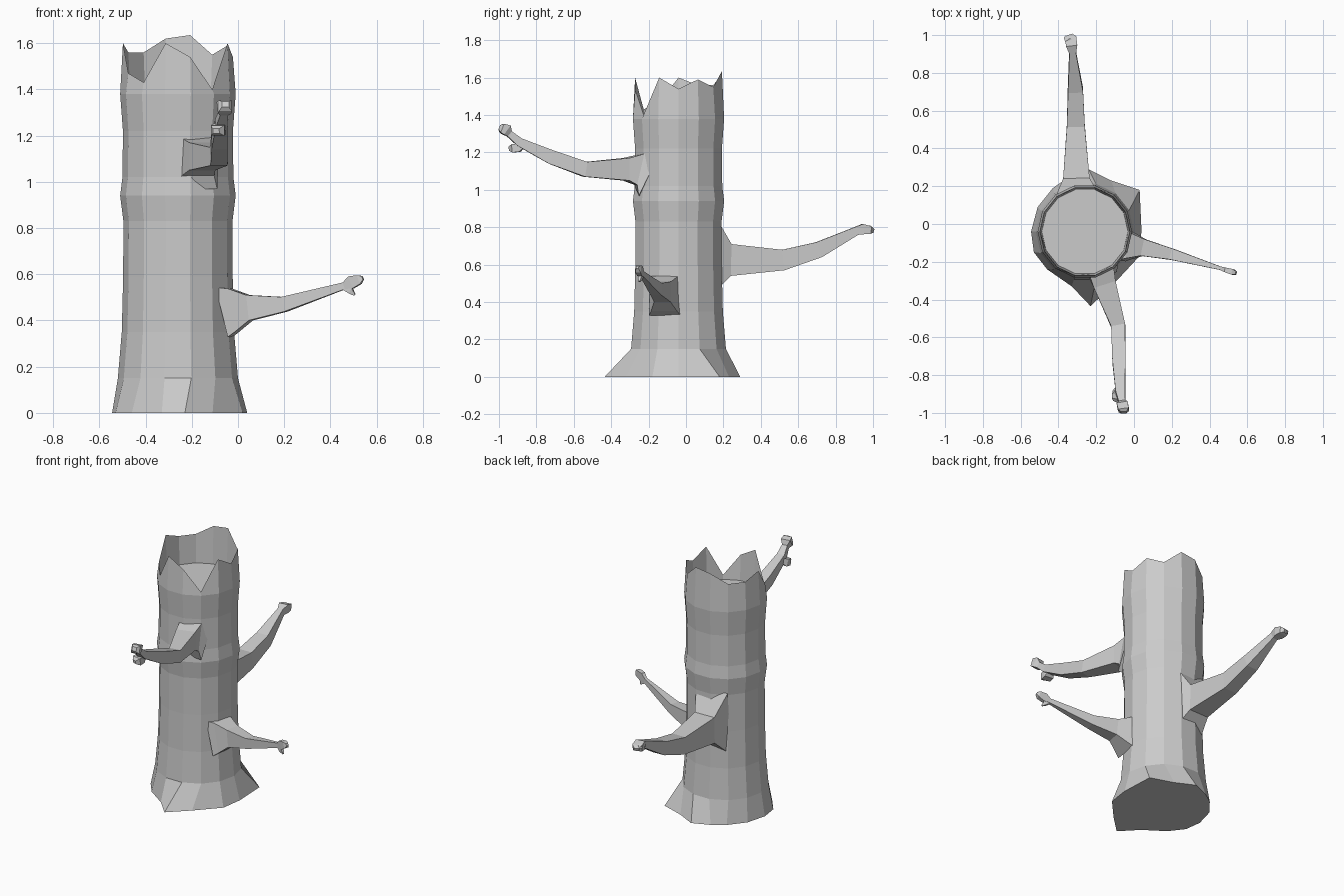
import bpy, math
from mathutils import Vector

N = 14
CX, CY = -0.26, -0.04


def make(name, verts, faces):
    me = bpy.data.meshes.new(name)
    me.from_pydata([tuple(v) for v in verts], [], faces)
    me.validate()
    ob = bpy.data.objects.new(name, me)
    bpy.context.collection.objects.link(ob)
    return ob


def skin(name, rings):
    """Join equal-sized rings into a capped tube with outward faces."""
    n = len(rings[0])
    verts = [v for r in rings for v in r]
    faces = [tuple(reversed(range(n)))]
    for i in range(len(rings) - 1):
        for j in range(n):
            k = (j + 1) % n
            faces.append((i*n + j, i*n + k, (i+1)*n + k, (i+1)*n + j))
    faces.append(tuple(range(len(verts) - n, len(verts))))
    return make(name, verts, faces)


def ring(r, z):
    return [Vector((CX + r*math.cos(2*math.pi*k/N), CY + r*math.sin(2*math.pi*k/N), z))
            for k in range(N)]


def branch(name, stations):
    """Four-sided limb; each station is (centre, width, height)."""
    pts = [Vector(s[0]) for s in stations]
    rings = []
    for i, (c, w, h) in enumerate(stations):
        d = (pts[min(i+1, len(pts)-1)] - pts[max(i-1, 0)]).normalized()
        side = d.cross(Vector((0, 0, 1))).normalized()
        up = side.cross(d)
        rings.append([pts[i] + side*w/2*a + up*h/2*b
                      for a, b in ((-1, -1), (1, -1), (1, 1), (-1, 1))])
    return skin(name, rings)


# Trunk: flared roots, slight waist bulge, splintered rim and sunken floor
base = [(.04, -.04), (.03, .18), (-.12, .23), (-.24, .29), (-.35, .245), (-.43, .19),
        (-.51, .09), (-.545, -.04), (-.53, -.15), (-.46, -.24), (-.33, -.33),
        (-.23, -.435), (-.11, -.32), (.02, -.18)]
rim = [1.54, 1.59, 1.55, 1.635, 1.62, 1.56, 1.56, 1.60, 1.47, 1.43, 1.60, 1.54, 1.40, 1.60]
rings = [[Vector((x, y, 0)) for x, y in base]]
for r, z in ((.26, .15), (.243, .35), (.237, .59), (.236, .83), (.25, .94),
             (.24, 1.02), (.238, 1.22), (.25, 1.38)):
    rings.append(ring(r, z))
rings.append([Vector((v.x, v.y, h)) for v, h in zip(ring(.238, 0), rim)])
rings.append(ring(.228, 1.375))
skin("trunk", rings)

# Rear branch with knobbed tip
branch("rear_branch", [
    ((-.30, .14, .635), .22, .42), ((-.305, .24, .625), .14, .17),
    ((-.308, .52, .625), .095, .11), ((-.31, .71, .68), .08, .085),
    ((-.325, .91, .78), .035, .045), ((-.33, .945, .79), .06, .055),
    ((-.335, .985, .785), .06, .04), ((-.34, 1.0, .78), .03, .02)])
branch("rear_twig", [
    ((-.33, .94, .785), .03, .03), ((-.35, .975, .79), .035, .04),
    ((-.365, .99, .785), .015, .02)])

# Right branch with knobbed tip
branch("right_branch", [
    ((-.06, -.11, .435), .17, .22), ((-.02, -.115, .445), .14, .19),
    ((.05, -.125, .455), .09, .11), ((.20, -.16, .47), .06, .065),
    ((.46, -.235, .55), .018, .03), ((.49, -.245, .565), .025, .055),
    ((.525, -.255, .577), .03, .04), ((.54, -.26, .585), .015, .015)])
branch("right_twig", [
    ((.46, -.235, .545), .015, .025), ((.488, -.245, .528), .02, .025),
    ((.505, -.25, .51), .008, .008)])

# Front branch with forked, knobbed tip
branch("front_branch", [
    ((-.17, -.19, 1.08), .17, .25), ((-.175, -.25, 1.11), .14, .17),
    ((-.155, -.32, 1.11), .12, .12), ((-.083, -.54, 1.11), .075, .08),
    ((-.08, -.72, 1.175), .07, .075), ((-.072, -.89, 1.255), .05, .045),
    ((-.062, -.945, 1.30), .035, .035), ((-.06, -.96, 1.32), .06, .06),
    ((-.055, -.985, 1.33), .055, .05), ((-.055, -.998, 1.335), .03, .025)])
branch("front_twig", [
    ((-.08, -.87, 1.245), .03, .03), ((-.085, -.895, 1.225), .06, .045),
    ((-.088, -.925, 1.222), .06, .045), ((-.095, -.942, 1.22), .03, .02)])
